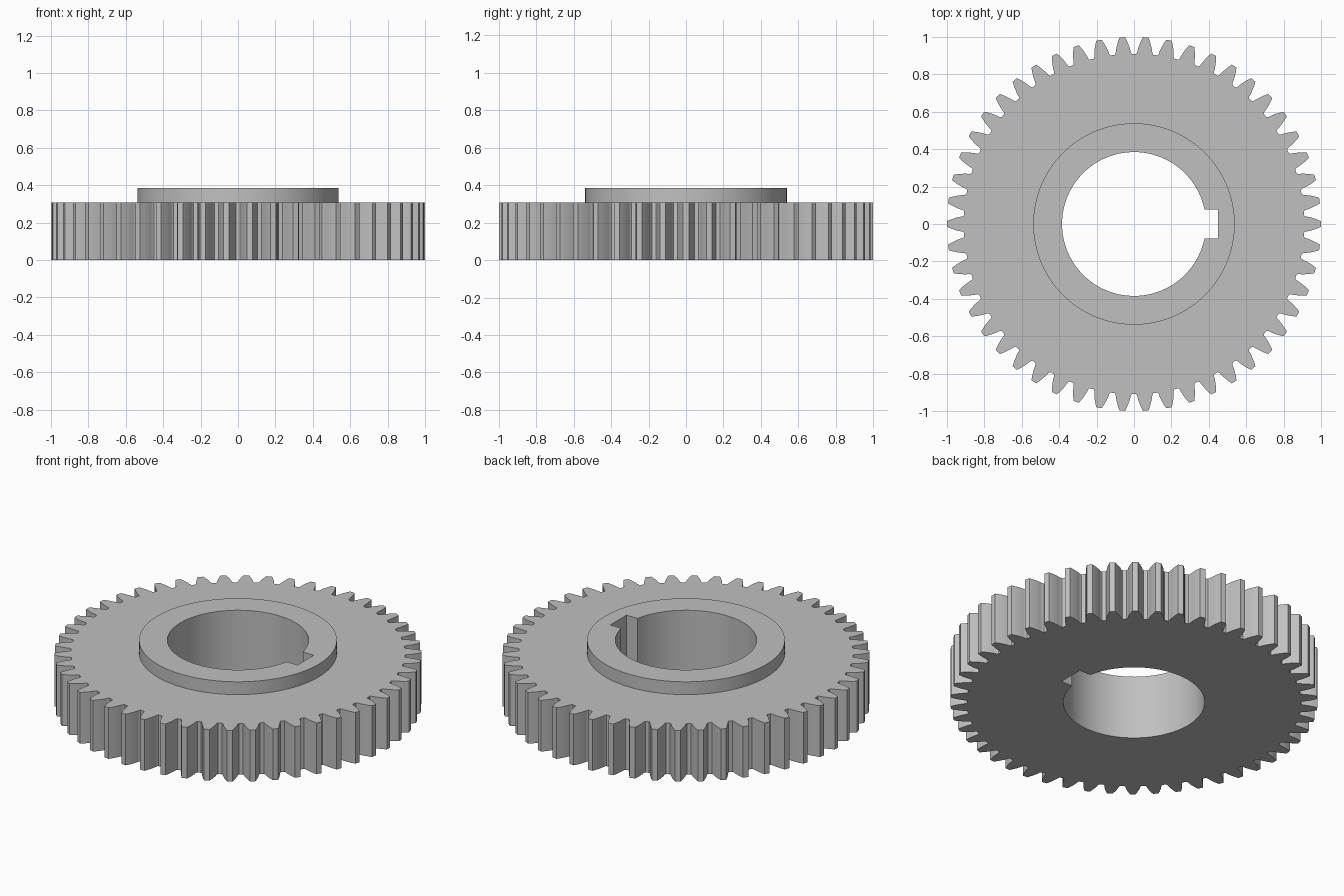
import bpy, bmesh, math

cube = bpy.data.objects.get("Cube")
if cube:
    bpy.data.objects.remove(cube, do_unlink=True)

# Gear proportions, all derived from the module
TEETH = 50
M = 2 / (TEETH + 2)
PITCH_R, TIP_R, ROOT_R = M * TEETH / 2, 1.0, 0.91
BASE_R = PITCH_R * math.cos(math.radians(20))
BORE_R, HUB_R = 10 * M, 14 * M
KEY_HALF, KEY_X = 2 * M, 0.45
GEAR_TOP, HUB_TOP = 8 * M, 10 * M


def polar(r, a):
    return (r * math.cos(a), r * math.sin(a))


def involute(r):
    a = math.acos(min(1, BASE_R / r))
    return math.tan(a) - a


def half_angle(r):
    return math.pi / (2 * TEETH) + involute(PITCH_R) - involute(r)


def tooth_outline():
    steps = 6
    radii = [ROOT_R + 0.008 + (TIP_R - ROOT_R - 0.008) * i / steps for i in range(steps + 1)]
    flank = [(ROOT_R, math.pi / TEETH - 0.012)] + [(r, half_angle(r)) for r in radii]
    pts = []
    for i in range(TEETH):
        c = i * math.tau / TEETH
        pts += [polar(r, c - a) for r, a in flank]
        pts += [polar(r, c + a) for r, a in reversed(flank)]
    return pts


def circle(r, n=128):
    return [polar(r, math.tau * i / n) for i in range(n)]


def keyed_bore(n=96):
    a = math.asin(KEY_HALF / BORE_R)
    arc = [polar(BORE_R, a + (math.tau - 2 * a) * i / n) for i in range(n + 1)]
    return arc + [(KEY_X, -KEY_HALF), (KEY_X, KEY_HALF)]


def ring(bm, pts, z):
    vs = [bm.verts.new((x, y, z)) for x, y in pts]
    return vs, [bm.edges.new((v, vs[i - 1])) for i, v in enumerate(vs)]


def flat(bm, outer, inner, z, up):
    edges = ring(bm, outer, z)[1] + ring(bm, inner, z)[1]
    bmesh.ops.triangle_fill(bm, edges=edges, use_beauty=True, normal=(0, 0, up))


def wall(bm, pts, z0, z1):
    low, high = ring(bm, pts, z0)[0], ring(bm, pts, z1)[0]
    for i in range(len(pts)):
        bm.faces.new((low[i - 1], low[i], high[i], high[i - 1]))


# Closed shell: toothed body, raised hub and keyed bore
bm = bmesh.new()
teeth, hub, bore = tooth_outline(), circle(HUB_R), keyed_bore()
flat(bm, teeth, bore, 0, -1)
wall(bm, teeth, 0, GEAR_TOP)
flat(bm, teeth, hub, GEAR_TOP, 1)
wall(bm, hub, GEAR_TOP, HUB_TOP)
flat(bm, hub, bore, HUB_TOP, 1)
wall(bm, bore, 0, HUB_TOP)
bmesh.ops.remove_doubles(bm, verts=bm.verts[:], dist=1e-5)
bmesh.ops.recalc_face_normals(bm, faces=bm.faces[:])

mesh = bpy.data.meshes.new("spur_gear")
bm.to_mesh(mesh)
bm.free()
gear = bpy.data.objects.new("spur_gear", mesh)
bpy.context.collection.objects.link(gear)

# Plain grey metal
steel = bpy.data.materials.new("steel_grey")
steel.use_nodes = True
colour = (0.53, 0.53, 0.53, 1)
steel.diffuse_color = colour
steel.node_tree.nodes["Principled BSDF"].inputs["Base Color"].default_value = colour
mesh.materials.append(steel)

# Smooth round walls, keep sharp rims
bpy.ops.object.select_all(action='DESELECT')
gear.select_set(True)
bpy.context.view_layer.objects.active = gear
bpy.ops.object.shade_smooth_by_angle(angle=math.radians(25))
